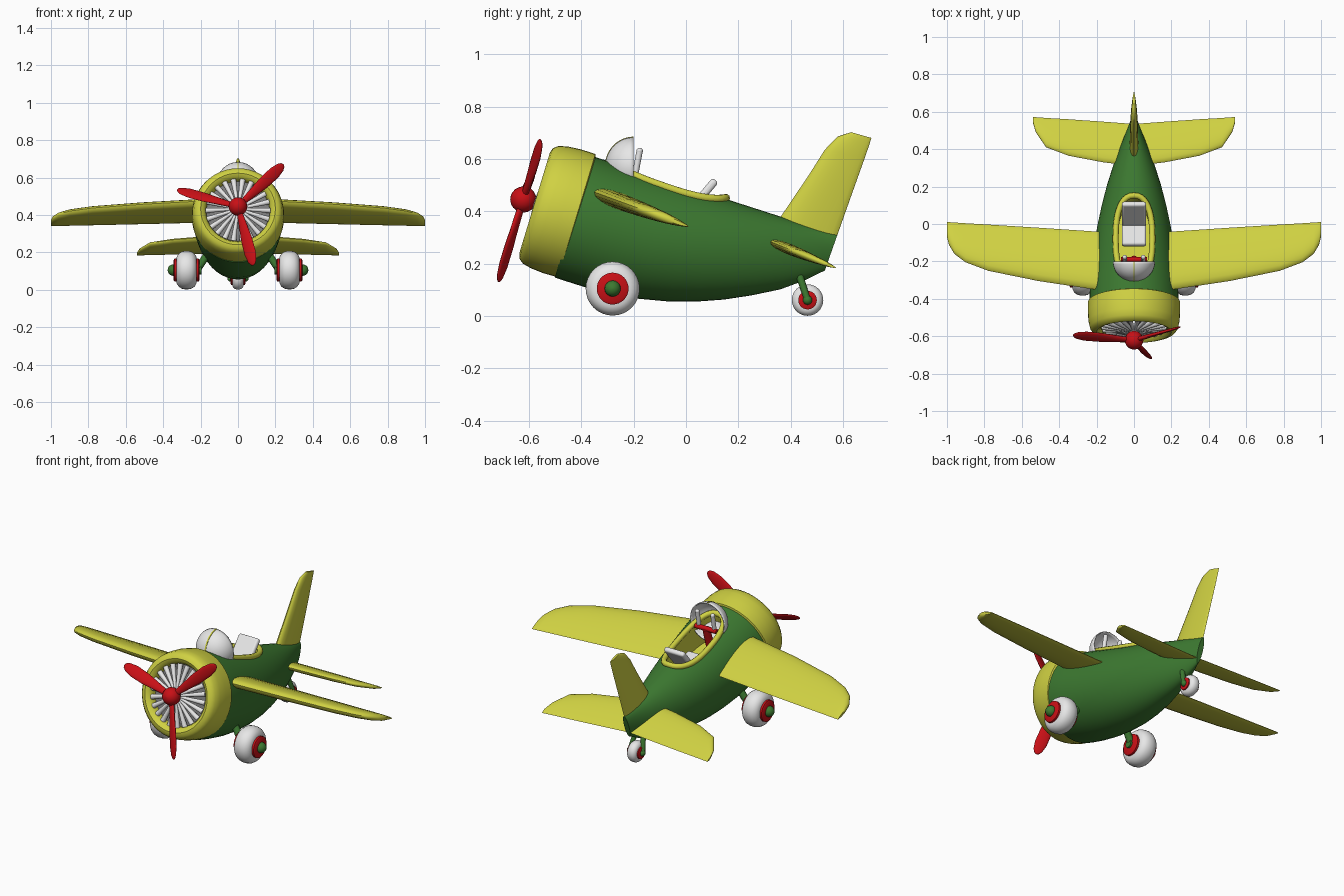
import bpy, bmesh
from math import sin, cos, pi, radians, sqrt
from mathutils import Matrix, Vector

cube = bpy.data.objects.get("Cube")
if cube:
    bpy.data.objects.remove(cube, do_unlink=True)


def material(name, rgb):
    m = bpy.data.materials.new(name)
    m.use_nodes = True
    m.diffuse_color = (*rgb, 1)
    bsdf = next(n for n in m.node_tree.nodes if n.type == 'BSDF_PRINCIPLED')
    bsdf.inputs["Base Color"].default_value = (*rgb, 1)
    return m


GREEN = material("body green", (0.045, 0.19, 0.03))
YELLOW = material("wing yellow", (0.63, 0.64, 0.055))
RED = material("propeller red", (0.58, 0.005, 0.008))
WHITE = material("soft white", (0.8, 0.8, 0.8))
GREY = material("engine grey", (0.2, 0.2, 0.2))

# Nose frame: local z runs backward along the tilted body axis
TILT = radians(-16.9)
NOSE = Matrix.Translation((0, -0.578, 0.432)) @ Matrix.Rotation(TILT - pi / 2, 4, 'X')
# Cockpit frame: origin on the upper body line
COCKPIT = Matrix.Translation((0, -0.07, 0.518)) @ Matrix.Rotation(TILT, 4, 'X')
SIDEWAYS = Matrix.Rotation(pi / 2, 4, 'Y')


def build(name, ringsets, mat, matrix=Matrix(), caps=True, mirror=False):
    """Skin each set of rings into a tube and join the tubes in one object."""
    bm = bmesh.new()
    for rings in ringsets:
        loops = [[bm.verts.new(matrix @ Vector(p)) for p in r] for r in rings]
        n = len(loops[0])
        for a, b in zip(loops, loops[1:]):
            for i in range(n):
                j = (i + 1) % n
                bm.faces.new((a[i], a[j], b[j], b[i]))
        if caps:
            bm.faces.new(loops[0])
            bm.faces.new(loops[-1])
    bmesh.ops.recalc_face_normals(bm, faces=bm.faces[:])
    me = bpy.data.meshes.new(name)
    bm.to_mesh(me)
    bm.free()
    me.materials.append(mat)
    ob = bpy.data.objects.new(name, me)
    bpy.context.collection.objects.link(ob)
    if mirror:
        ob.modifiers.new("mirror", 'MIRROR').use_mirror_merge = False
    return ob


def circle(r, z, n=32):
    return [(r * cos(2 * pi * i / n), r * sin(2 * pi * i / n), z) for i in range(n)]


def lathe(profile, n=32):
    return [circle(r, z, n) for r, z in profile]


def ball(r, n=16):
    return lathe([(max(r * sin(pi * k / 10), 0.0005), -r * cos(pi * k / 10)) for k in range(11)], n)


def rod(p, q, r1, r2=None, n=12):
    p, q = Vector(p), Vector(q)
    rot = (q - p).to_track_quat('Z', 'Y')
    return [[c + rot @ Vector(v) for v in circle(r, 0, n)]
            for c, r in ((p, r1), (q, r2 or r1))]


def airfoil(lead, trail, thick, normal, n=20):
    lead, trail, normal = Vector(lead), Vector(trail), Vector(normal)
    ring = []
    for i in range(n):
        a = 2 * pi * i / n
        u = (1 - cos(a)) / 2
        ring.append(lead.lerp(trail, u) + normal * thick * 0.5 * sin(a) * (1.35 - 0.8 * u))
    return ring


def block(name, size, centre, angle, mat, bevel):
    x, y, z = (s / 2 for s in size)
    rings = [[(-x, -y, h), (x, -y, h), (x, y, h), (-x, y, h)] for h in (-z, z)]
    ob = build(name, [rings], mat, Matrix.Translation(centre) @ Matrix.Rotation(angle, 4, 'X'))
    mod = ob.modifiers.new("bevel", 'BEVEL')
    mod.width, mod.segments = bevel, 3
    return ob


# Fuselage: tilted oval sections given as top y, bottom y, bottom z, half width
sections = [(-0.38, -0.50, 0.147, 0.238), (-0.355, -0.48, 0.14, 0.24), (-0.25, -0.385, 0.11, 0.234),
            (-0.15, -0.29, 0.085, 0.224), (-0.05, -0.18, 0.066, 0.212), (0.05, -0.07, 0.056, 0.196),
            (0.15, 0.035, 0.055, 0.174), (0.25, 0.145, 0.063, 0.147), (0.34, 0.25, 0.079, 0.116),
            (0.43, 0.36, 0.102, 0.08), (0.51, 0.45, 0.135, 0.046), (0.578, 0.53, 0.174, 0.016)]
rings = []
for ty, by, bz, w in sections:
    top = Vector((0, ty, 0.61 - 0.3215 * (ty + 0.355)))
    bottom = Vector((0, by, bz))
    mid, half = (top + bottom) / 2, (top - bottom) / 2
    rings.append([mid + half * sin(2 * pi * i / 40) + Vector((w * cos(2 * pi * i / 40), 0, 0))
                  for i in range(40)])
fuselage = build("fuselage", [rings], GREEN)
fuselage.data.materials.append(YELLOW)


# Cockpit opening, cut with a rounded oblong
def oblong(rx, ry, n=40):
    pts = []
    for i in range(n):
        c, s = cos(2 * pi * i / n), sin(2 * pi * i / n)
        pts.append((rx * abs(c) ** 0.8 * (1 if c > 0 else -1), ry * abs(s) ** 0.8 * (1 if s > 0 else -1)))
    return pts


cutter = build("cockpit_cutter", [[[(x, y, z) for x, y in oblong(0.09, 0.222)] for z in (-0.17, 0.1)]],
               GREEN, COCKPIT)
cutter.data.materials.append(YELLOW)
for f in cutter.data.polygons:
    f.material_index = 1
cutter.hide_render = True
cut = fuselage.modifiers.new("cockpit", 'BOOLEAN')
cut.operation, cut.solver, cut.object = 'DIFFERENCE', 'EXACT', cutter
bpy.context.view_layer.objects.active = fuselage
bpy.ops.object.modifier_apply(modifier="cockpit")
bpy.data.objects.remove(cutter, do_unlink=True)

# Cockpit rim follows the curved body surface
rim = bpy.data.curves.new("cockpit_rim", 'CURVE')
rim.dimensions = '3D'
rim.bevel_depth, rim.bevel_resolution = 0.016, 3
path = rim.splines.new('POLY')
outline = oblong(0.098, 0.232)
path.points.add(len(outline) - 1)
for pt, (x, y) in zip(path.points, outline):
    w, h = 0.2 - 0.18 * y, 0.21 - 0.15 * y
    drop = h * (1 - sqrt(1 - (x / w) ** 2))
    pt.co = (*(COCKPIT @ Vector((x, y, -drop))), 1)
path.use_cyclic_u = True
rim.materials.append(YELLOW)
bpy.context.collection.objects.link(bpy.data.objects.new("cockpit_rim", rim))

# Cowling, engine and propeller
cowl = [(0.168, 0.1), (0.17, 0.035), (0.182, 0.01), (0.2, 0), (0.22, 0.006), (0.235, 0.025),
        (0.243, 0.06), (0.247, 0.11), (0.246, 0.168), (0.236, 0.172)]
build("cowling", [lathe(cowl, 48)], YELLOW, NOSE, caps=False)
build("engine_plate", [lathe([(0.172, 0.055), (0.172, 0.09)])], GREY, NOSE)
fins = []
for i in range(22):
    a = 2 * pi * i / 22
    d = Vector((cos(a), sin(a), 0))
    fins.append(rod(d * 0.03 + Vector((0, 0, 0.005)), d * 0.172 + Vector((0, 0, 0.028)), 0.007, 0.015, 10))
build("engine_fins", fins, WHITE, NOSE)
build("propeller_shaft", [rod((0, 0, -0.04), (0, 0, 0.06), 0.025)], WHITE, NOSE)
build("propeller_hub", [ball(0.05)], RED, NOSE @ Matrix.Translation((0, 0, -0.045)))
blade = [(0.03, 0.03, 0.026), (0.1, 0.046, 0.022), (0.19, 0.066, 0.018), (0.27, 0.068, 0.015),
         (0.315, 0.05, 0.012), (0.333, 0.028, 0.008), (0.338, 0.008, 0.004)]
blades = []
for deg in (44, 164, 284):
    turn = Matrix.Rotation(radians(-deg), 4, 'Z') @ Matrix.Rotation(radians(28), 4, 'X')
    blades.append([[turn @ Vector((r, x * w, y * t)) for x, y, _ in circle(0.5, 0, 16)]
                   for r, w, t in blade])
build("propeller_blades", blades, RED, NOSE @ Matrix.Translation((0, 0, -0.045)))


# Wings and tailplane: span, leading y, trailing y, thickness
def wing(name, stations, slope, z0, y0):
    up = Vector((0, slope, 1)).normalized()
    rings = [airfoil((x, l, z0 - slope * (l - y0)), (x, t, z0 - slope * (t - y0)), th, up)
             for x, l, t, th in stations]
    build(name, [rings], YELLOW, mirror=True)


wing("main_wings", [(0.14, -0.36, -0.044, 0.062), (0.21, -0.35, -0.04, 0.062), (0.51, -0.305, -0.02, 0.058),
                    (0.78, -0.25, -0.003, 0.052), (0.9, -0.205, 0.004, 0.047), (0.96, -0.16, 0.008, 0.04),
                    (0.99, -0.11, 0.01, 0.03), (1.0, -0.07, 0.01, 0.015)], 0.365, 0.342, 0.01)
wing("tailplane", [(0.0, 0.31, 0.535, 0.04), (0.165, 0.33, 0.547, 0.04), (0.35, 0.365, 0.56, 0.036),
                   (0.47, 0.41, 0.567, 0.03), (0.525, 0.49, 0.571, 0.02), (0.54, 0.54, 0.572, 0.01)],
     0.4, 0.185, 0.57)

# Tail fin
fin = [(0.33, 0.33, 0.565, 0.28, 0.045), (0.36, 0.377, 0.578, 0.31, 0.045), (0.47, 0.54, 0.64, 0.485, 0.04),
       (0.53, 0.635, 0.683, 0.605, 0.034), (0.578, 0.685, 0.7, 0.655, 0.026), (0.63, 0.702, 0.708, 0.68, 0.014)]
build("tail_fin", [[airfoil((0, ly, lz), (0, ty, tz), th, (1, 0, 0)) for ly, lz, ty, tz, th in fin]], YELLOW)


# Wheels: tyre, hub disc and axle cap
def wheel(name, centre, r, half, mirror):
    m = Matrix.Translation(centre) @ SIDEWAYS
    side = [(0.5, 1), (0.68, 0.98), (0.85, 0.8), (0.96, 0.5), (1, 0.15)]
    tyre = [(r * a, -half * b) for a, b in side] + [(r * a, half * b) for a, b in reversed(side)]
    build(name + "_tyre", [lathe(tyre)], WHITE, m, mirror=mirror)
    disc = [(r * 0.5, -half * 1.3), (r * 0.59, -half * 1.2), (r * 0.59, half * 1.2), (r * 0.5, half * 1.3)]
    build(name + "_hub", [lathe(disc)], RED, m, mirror=mirror)
    build(name + "_axle", [rod((-half * 1.5, 0, 0), (half * 1.5, 0, 0), r * 0.22)], GREEN,
          Matrix.Translation(centre), mirror=mirror)
    build(name + "_cap", [ball(r * 0.3)], GREEN, m @ Matrix.Translation((0, 0, half * 1.3)), mirror=mirror)


wheel("main_wheel", (0.275, -0.28, 0.105), 0.103, 0.054, True)
build("main_strut", [rod((0.22, -0.28, 0.105), (0.13, -0.26, 0.24), 0.02)], GREEN, mirror=True)
wheel("tail_wheel", (0, 0.464, 0.061), 0.06, 0.03, True)
build("tail_fork", [rod((0.043, 0.464, 0.061), (0.02, 0.425, 0.18), 0.012, 0.015)], GREEN, mirror=True)

# Windshield shell with a thin frame strip
dome = [(max(0.113 * sin(pi * k / 24), 0.001), 0.108 * cos(pi * k / 24)) for k in range(13)]
shield = build("windshield", [lathe(dome)], WHITE,
               Matrix.Translation((0, -0.2, 0.57)) @ Matrix.Rotation(pi / 2, 4, 'X'), caps=False)
shell = shield.modifiers.new("shell", 'SOLIDIFY')
shell.thickness = 0.006
strip = [[(x, -0.2 - 0.109 * s * cos(a), 0.57 + 0.114 * s * sin(a))
          for x, s in ((-0.004, 0.99), (0.004, 0.99), (0.004, 1.01), (-0.004, 1.01))]
         for a in (pi * k / 24 for k in range(13))]
build("windshield_strip", [strip], YELLOW)

# Controls and seat
build("control_handles", [rod((0.05, -0.195, 0.535), (0.05, -0.177, 0.63), 0.012)], WHITE, mirror=True)
build("handle_tips", [ball(0.0125)], WHITE, Matrix.Translation((0.05, -0.177, 0.63)), mirror=True)
build("control_bar", [rod((-0.07, -0.19, 0.535), (0.07, -0.19, 0.535), 0.014),
                      rod((0, -0.19, 0.535), (0, -0.23, 0.4), 0.022)], RED)
block("seat_cushion", (0.13, 0.13, 0.04), (0, -0.055, 0.385), TILT, WHITE, 0.012)
block("seat_back", (0.13, 0.03, 0.18), (0, 0.055, 0.45), radians(-40), WHITE, 0.012)

# Smooth shading with crisp edges
bpy.ops.object.select_all(action='DESELECT')
for ob in bpy.context.collection.objects:
    if ob.type == 'MESH':
        ob.select_set(True)
        bpy.context.view_layer.objects.active = ob
bpy.ops.object.shade_smooth_by_angle(angle=radians(40))
